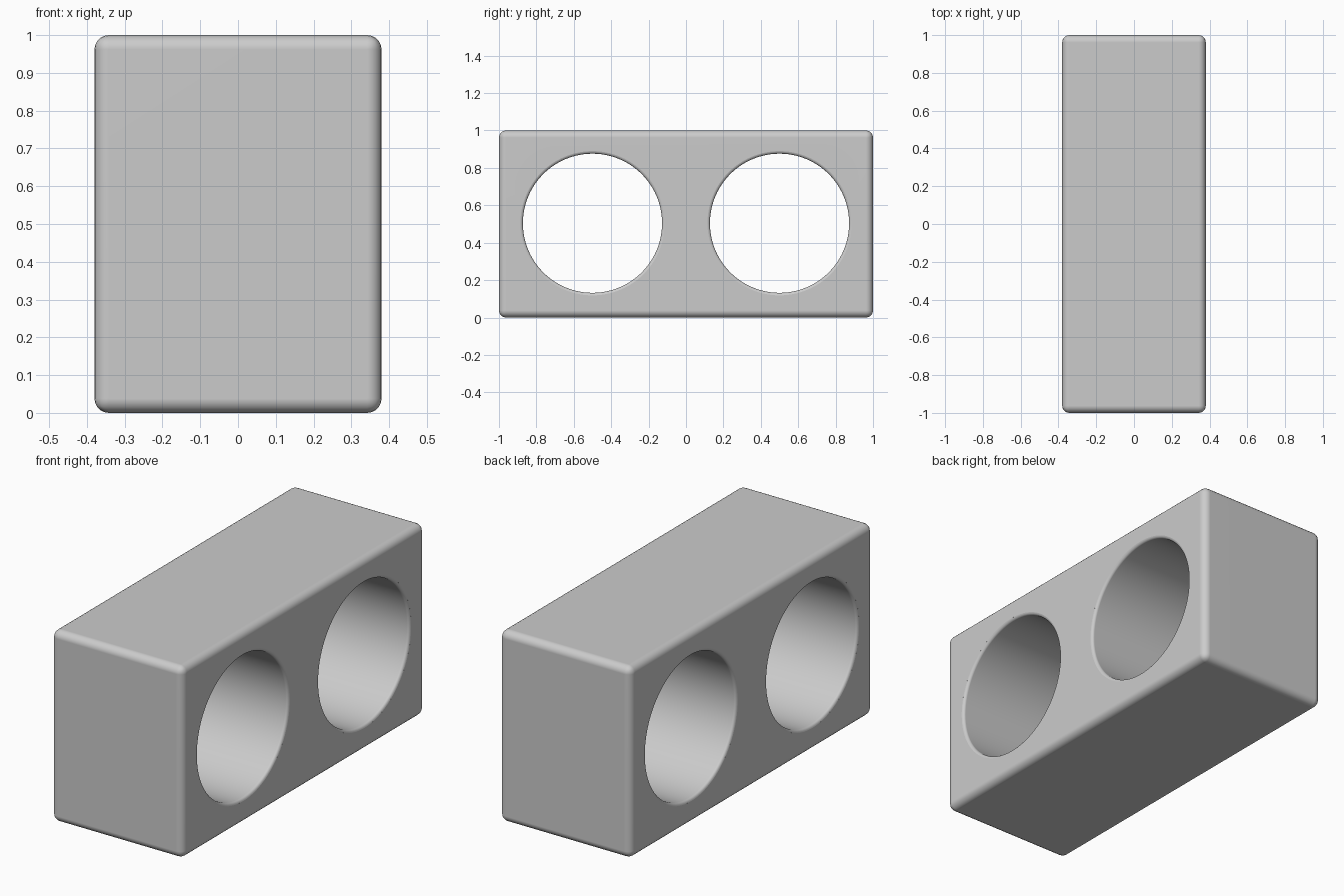
import bpy, bmesh, math
from mathutils import Matrix

if "Cube" in bpy.data.objects:
    bpy.data.objects.remove(bpy.data.objects["Cube"])

HALF_X, FILLET = 0.38, 0.038
HOLE_R, RIM = 0.372, 0.015


def make_object(name, bm):
    bmesh.ops.recalc_face_normals(bm, faces=bm.faces)
    mesh = bpy.data.meshes.new(name)
    bm.to_mesh(mesh)
    bm.free()
    obj = bpy.data.objects.new(name, mesh)
    bpy.context.collection.objects.link(obj)
    return obj


# Rounded block
bm = bmesh.new()
bmesh.ops.create_cube(bm, size=1)
bmesh.ops.scale(bm, vec=(2 * HALF_X, 2, 1), verts=bm.verts)
bmesh.ops.translate(bm, vec=(0, 0, 0.5), verts=bm.verts)
bmesh.ops.bevel(bm, geom=bm.edges[:], offset=FILLET, segments=5,
                profile=0.5, affect='EDGES')
block = make_object("block", bm)


# Hole cutter: cylinder along x whose ends flare to round the rims
def hole_cutter(name, y):
    half = [(0.5, HOLE_R + RIM)]
    for i in range(5):
        a = math.radians(5 + 85 * i / 4)
        half.append((HALF_X - RIM + RIM * math.cos(a),
                     HOLE_R + RIM - RIM * math.sin(a)))
    profile = half + [(-x, r) for x, r in reversed(half)]
    n = 96
    bm = bmesh.new()
    rings = [[bm.verts.new((x, r * math.cos(2 * math.pi * k / n),
                            r * math.sin(2 * math.pi * k / n)))
              for k in range(n)] for x, r in profile]
    for a, b in zip(rings, rings[1:]):
        for k in range(n):
            j = (k + 1) % n
            bm.faces.new((a[k], a[j], b[j], b[k]))
    bm.faces.new(rings[0])
    bm.faces.new(rings[-1])
    bm.transform(Matrix.Translation((0, y, 0.504)))
    cutter = make_object(name, bm)
    cutter.hide_render = True
    cutter.hide_set(True)
    return cutter


for name, y in (("front_hole_cutter", -0.5), ("back_hole_cutter", 0.5)):
    mod = block.modifiers.new(name, 'BOOLEAN')
    mod.operation = 'DIFFERENCE'
    mod.solver = 'EXACT'
    mod.object = hole_cutter(name, y)

# Bake the cuts, then smooth the rounded edges
bpy.context.view_layer.update()
bpy.context.view_layer.objects.active = block
block.select_set(True)
for mod in list(block.modifiers):
    bpy.ops.object.modifier_apply(modifier=mod.name)
bpy.ops.object.shade_smooth_by_angle(angle=math.radians(35))
weighted = block.modifiers.new("weighted_normals", 'WEIGHTED_NORMAL')
weighted.keep_sharp = True
